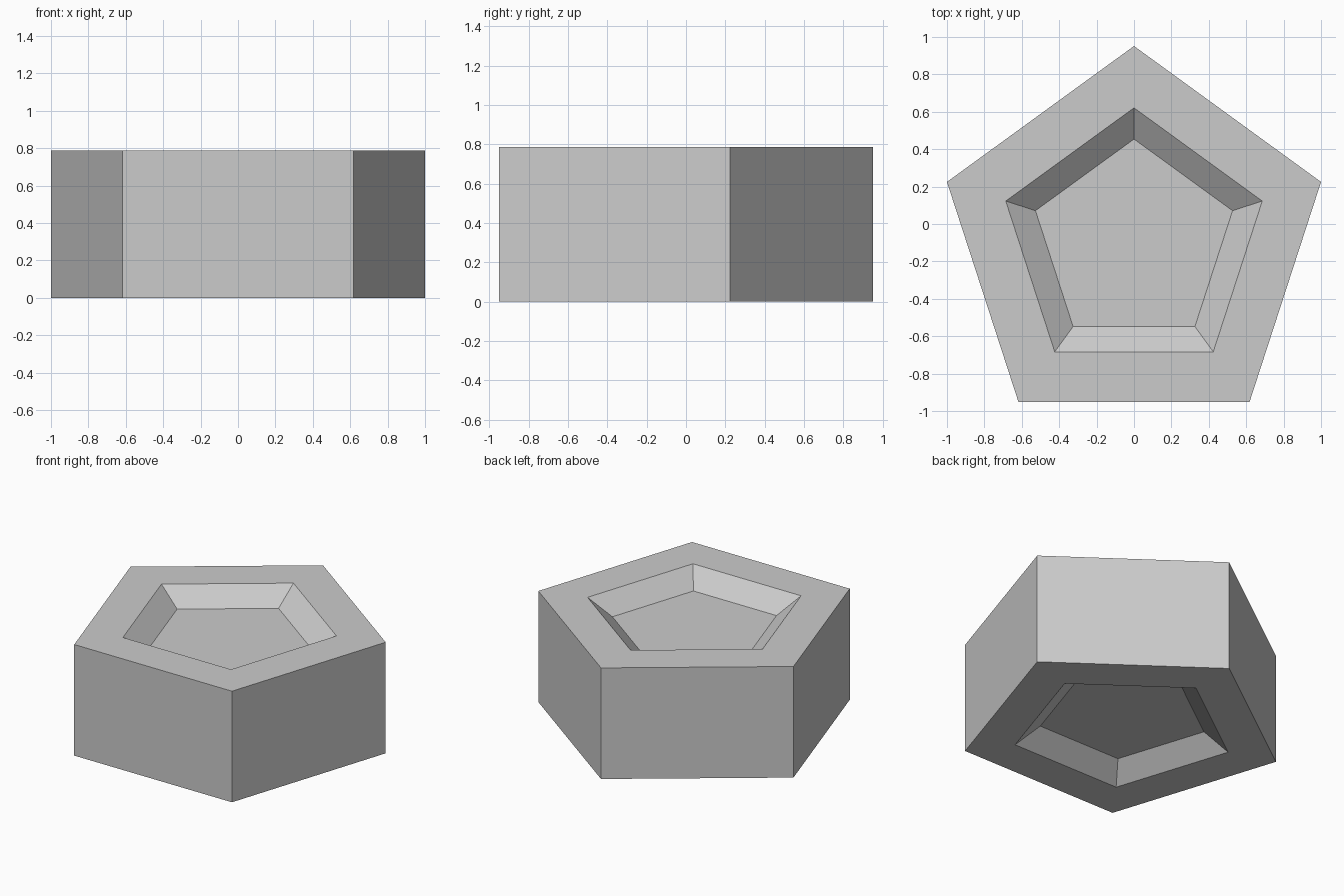
import bpy
import bmesh
from math import cos, sin, tau, pi

cube = bpy.data.objects.get("Cube")
if cube:
    bpy.data.objects.remove(cube, do_unlink=True)

SIDES = 5
CENTRE_Y = -0.10
HEIGHT = 0.787
RECESS = 0.115
OUTER, RIM, FLOOR = 1.0515, 0.721, 0.554

# Single plain grey
grey = bpy.data.materials.new("grey")
grey.use_nodes = True
colour = (0.6, 0.6, 0.6, 1)
grey.diffuse_color = colour
grey.node_tree.nodes["Principled BSDF"].inputs["Base Color"].default_value = colour

bm = bmesh.new()


def ring(radius, z):
    """Pentagon of vertices with one corner pointing to the back."""
    angles = [pi / 2 + tau * i / SIDES for i in range(SIDES)]
    return [bm.verts.new((radius * cos(a), CENTRE_Y + radius * sin(a), z)) for a in angles]


# Profile from the bottom recess, around the outer wall, to the top recess
profile = [(FLOOR, RECESS), (RIM, 0), (OUTER, 0),
           (OUTER, HEIGHT), (RIM, HEIGHT), (FLOOR, HEIGHT - RECESS)]
rings = [ring(r, z) for r, z in profile]
for low, high in zip(rings, rings[1:]):
    for i in range(SIDES):
        j = (i + 1) % SIDES
        bm.faces.new((low[i], low[j], high[j], high[i]))

# Recess floors
bm.faces.new(rings[0][::-1])
bm.faces.new(rings[-1])
bmesh.ops.recalc_face_normals(bm, faces=bm.faces)

mesh = bpy.data.meshes.new("pentagonal_block")
bm.to_mesh(mesh)
bm.free()
mesh.materials.append(grey)
block = bpy.data.objects.new("pentagonal_block", mesh)
bpy.context.collection.objects.link(block)
